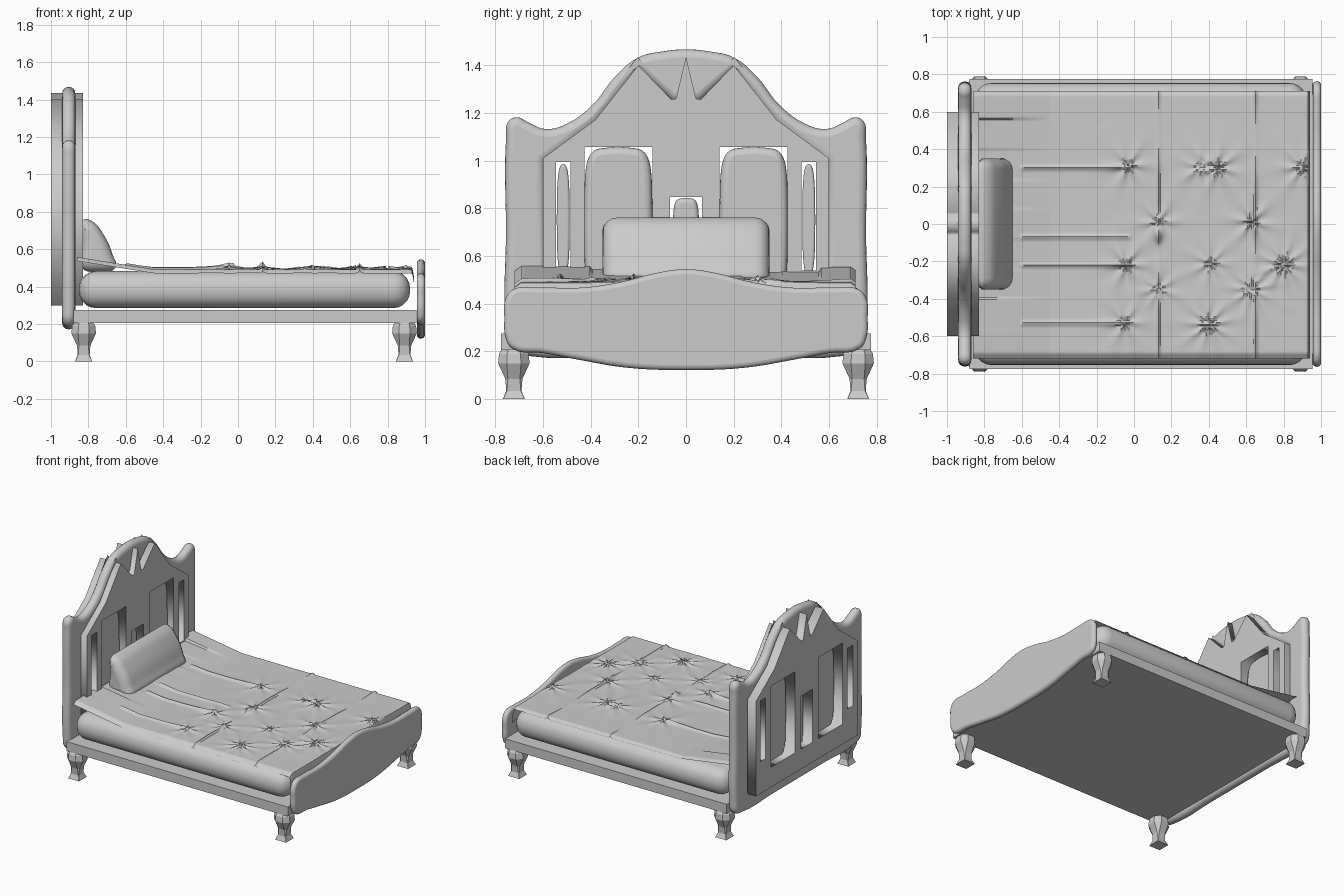
import bpy, bmesh, math, random
from math import sin, cos, exp, pi, hypot, atan2

if "Cube" in bpy.data.objects:
    bpy.data.objects.remove(bpy.data.objects["Cube"])
random.seed(4)


def finish(ob, smooth=True):
    bpy.ops.object.select_all(action='DESELECT')
    ob.select_set(True)
    bpy.context.view_layer.objects.active = ob
    if ob.type == 'CURVE' or ob.modifiers:
        bpy.ops.object.convert(target='MESH')
        ob = bpy.context.view_layer.objects.active
    if smooth:
        bpy.ops.object.shade_smooth_by_angle(angle=math.radians(40))
    return ob


def board(name, outlines, depth, bevel, loc, rot=(pi / 2, 0, pi / 2), smooth=True):
    """Filled 2D outlines (points, curved?) given thickness and rounded rims."""
    cu = bpy.data.curves.new(name, 'CURVE')
    cu.dimensions = '2D'
    cu.fill_mode = 'BOTH'
    cu.resolution_u = 5
    cu.extrude = depth / 2 - bevel
    cu.bevel_depth = bevel
    cu.offset = -bevel
    cu.bevel_resolution = 3
    for pts, curved in outlines:
        sp = cu.splines.new('BEZIER' if curved else 'POLY')
        sp.use_cyclic_u = True
        dest = sp.bezier_points if curved else sp.points
        dest.add(len(pts) - 1)
        for p, (u, v) in zip(dest, pts):
            if curved:
                p.co = (u, v, 0)
                p.handle_left_type = p.handle_right_type = 'AUTO'
            else:
                p.co = (u, v, 0, 1)
    ob = bpy.data.objects.new(name, cu)
    bpy.context.collection.objects.link(ob)
    ob.location, ob.rotation_euler = loc, rot
    return finish(ob, smooth)


def mirrored(half):
    return half + [(-u, v) for u, v in reversed(half) if abs(u) > 1e-6]


def rect(a, b, c, d):
    return [(a, c), (b, c), (b, d), (a, d)]


def box(name, lo, hi, bevel=0, seg=5):
    me = bpy.data.meshes.new(name)
    bm = bmesh.new()
    bmesh.ops.create_cube(bm, size=1)
    for v in bm.verts:
        v.co = [(l + h) / 2 + c * (h - l) for l, h, c in zip(lo, hi, v.co)]
    bm.to_mesh(me)
    bm.free()
    ob = bpy.data.objects.new(name, me)
    bpy.context.collection.objects.link(ob)
    if bevel:
        m = ob.modifiers.new('round', 'BEVEL')
        m.width, m.segments = bevel, seg
    return finish(ob, bool(bevel))


# Headboard frame: rounded ring
outer = mirrored([(0, 1.467), (.1, 1.458), (.2, 1.433), (.3, 1.35), (.39, 1.236), (.5, 1.155),
                  (.59, 1.133), (.66, 1.16), (.71, 1.182), (.745, 1.165), (.755, 1.09), (.755, .7),
                  (.755, .3), (.735, .205), (.65, .18), (.3, .18), (0, .18)])
inner = mirrored([(.59, .32), (.59, 1.0), (.37, 1.16), (.2, 1.385), (.06, 1.25)])
board('headboard_frame', [(outer, True), (inner, False)], .07, .033, (-.905, 0, 0))

# Thick centre panel with notched top and rectangular openings
panel = mirrored([(0, 1.435), (.042, 1.26), (.062, 1.257), (.2, 1.4), (.38, 1.172), (.6, 1.01), (.6, .3)])
holes = [rect(-.067, .067, .45, .847)]
for s in (-1, 1):
    holes += [rect(s * .485, s * .545, .54, .995), rect(s * .14, s * .425, .45, 1.057)]
board('headboard_panel', [(panel, False)] + [(h, False) for h in holes], .17, 0, (-.915, 0, 0), smooth=False)


# Rounded plugs inside the openings
def plug(name, cy, w, z0, z1, n, bevel):
    pts = []
    for i in range(24):
        a = 2 * pi * (i + .5) / 24
        c, s = cos(a), sin(a)
        pts.append((cy + w * math.copysign(abs(c) ** (2 / n), c),
                    (z0 + z1) / 2 + (z1 - z0) / 2 * math.copysign(abs(s) ** (2 / n), s)))
    board(name, [(pts, True)], .07, bevel, (-.905, 0, 0))


plug('center_plug', 0, .055, .43, .842, 5, .02)
for s in (-1, 1):
    plug('large_plug', s * .284, .142, .43, 1.054, 5, .03)
    plug('slot_plug', s * .515, .027, .52, .985, 3, .01)

# Footboard
foot = mirrored([(0, .545), (.12, .53), (.28, .49), (.45, .467), (.62, .468), (.725, .46), (.757, .42),
                 (.762, .34), (.757, .26), (.73, .213), (.6, .193), (.45, .165), (.25, .132), (0, .122)])
board('footboard', [(foot, True)], .044, .021, (.978, 0, 0))

# Base and mattress
box('base', (-.88, -.775, .205), (.955, .775, .275))
box('mattress', (-.85, -.755, .285), (.92, .755, .482), .09)

# Pillow leaning on the headboard
prof = [(-.835, .5), (-.84, .63), (-.83, .755), (-.79, .755), (-.72, .68), (-.67, .57), (-.655, .5), (-.74, .48)]
board('pillow', [(prof, True)], .7, .06, (0, 0, 0), (pi / 2, 0, 0))

# Wrinkled sheet: star creases at tuft points, long fold lines, raised head end
stars = [(-.03, .31), (.35, .3), (.45, .3), (.13, .01), (.63, .01), (-.04, -.22), (.41, -.21),
         (.8, -.22), (.13, -.35), (.63, -.35), (-.05, -.53), (.4, -.54), (.9, .3)]
phases = [(random.random() * 6, random.choice((3, 3.5, 4.5)), random.uniform(.016, .03)) for _ in stars]
flaps = [random.uniform(.03, .065) for _ in range(9)]


def sheet_z(x, y):
    z = .492
    for (cx, cy), (ph, n, h) in zip(stars, phases):
        r = hypot(x - cx, y - cy)
        if r < .25:
            z += h * exp(-r / .07) * abs(sin(n * atan2(y - cy, x - cx) + ph)) ** 3
    for cx in (.13, .65):
        z += .016 * exp(-((x - cx) / .008) ** 2) * (.6 + .4 * sin(9 * y + cx))
    for cy in (.3, -.07, -.22, -.53):
        if -.6 < x < -.02:
            z += .012 * exp(-((y - cy) / .009) ** 2)
    z += .035 * exp(-((x - .13) / .02) ** 2 - ((y + .06) / .035) ** 2)
    t = max(0, (-.45 - x) / .38)
    z += t * flaps[min(8, int((y + .72) / 1.44 * 9))]
    edge = max(0, abs(y) - .69)
    return z - edge * .7


NX, NY = 180, 140
me = bpy.data.meshes.new('sheet')
bm = bmesh.new()
bmesh.ops.create_grid(bm, x_segments=NX, y_segments=NY, size=1)
for v in bm.verts:
    x, y = -.86 + (v.co.x + 1) / 2 * 1.9, -.005 + v.co.y * .715
    z = sheet_z(min(x, .93), y)
    drop = max(0, x - .93)
    v.co = (min(x, .93) + .012 * sin(min(1, drop * 20)), y, z - drop)
bm.to_mesh(me)
bm.free()
sheet = bpy.data.objects.new('sheet', me)
bpy.context.collection.objects.link(sheet)
finish(sheet)

# Legs: square feet flowing into faceted bulbs
rings = [(0, .046, .97), (.035, .032, .9), (.085, .036, .7), (.15, .066, .45), (.19, .062, .45), (.21, .05, .45)]
for lx in (-.825, .89):
    for ly in (-.722, .722):
        bm = bmesh.new()
        loops = []
        for z, h, k in rings:
            q = h * k
            ring = [(h, -q), (h, q), (q, h), (-q, h), (-h, q), (-h, -q), (-q, -h), (q, -h)]
            loops.append([bm.verts.new((lx + a, ly + b, z)) for a, b in ring])
        for lo, hi in zip(loops, loops[1:]):
            for i in range(8):
                j = (i + 1) % 8
                bm.faces.new((lo[i], lo[j], hi[j], hi[i]))
        bm.faces.new(loops[0][::-1])
        bm.faces.new(loops[-1])
        me = bpy.data.meshes.new('leg')
        bm.to_mesh(me)
        bm.free()
        bpy.context.collection.objects.link(bpy.data.objects.new('leg', me))
